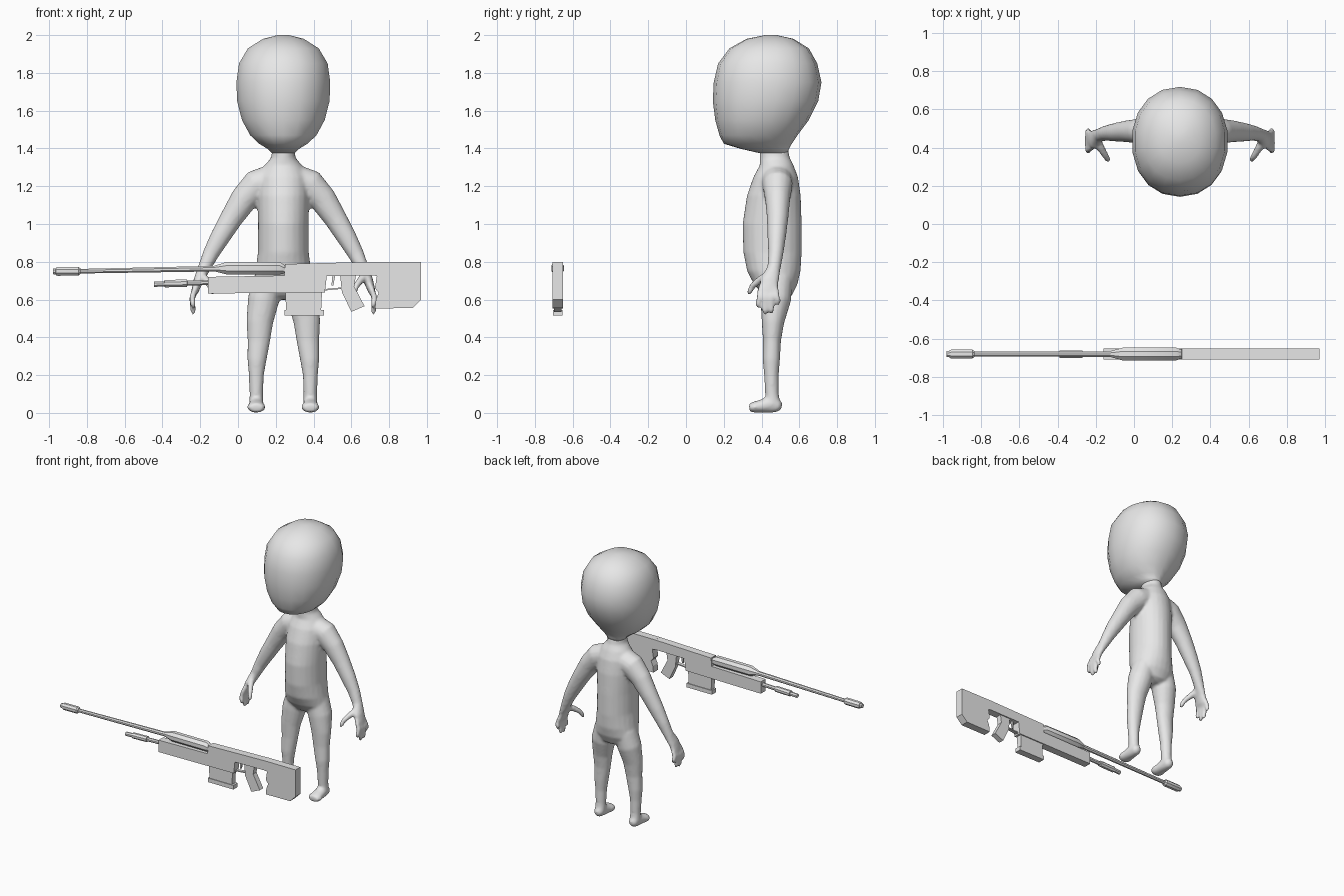
import bpy, bmesh, math
from mathutils import Vector

CX, GY = 0.24, -0.68   # figure centre line, rifle centre plane

grey = bpy.data.materials.new("plain grey")
grey.diffuse_color = (0.8, 0.8, 0.8, 1)


def loft(bm, pts, ref, n=16, flat=False, power=1.0):
    """Skin elliptical rings (x, y, z, ra, rb) along a path; rb lies along ref."""
    ref = Vector(ref)
    ctr = [Vector(p[:3]) for p in pts]
    rings = []
    for i, p in enumerate(pts):
        t = Vector((0, 0, 1)) if flat else \
            (ctr[min(i + 1, len(pts) - 1)] - ctr[max(i - 1, 0)]).normalized()
        u = t.cross(ref).normalized()
        v = u.cross(t).normalized()
        ring = []
        for k in range(n):
            a = 2 * math.pi * (k + 0.5) / n
            c, s = math.cos(a), math.sin(a)
            c = math.copysign(abs(c) ** power, c)
            s = math.copysign(abs(s) ** power, s)
            ring.append(bm.verts.new(ctr[i] + u * p[3] * c + v * p[4] * s))
        rings.append(ring)
    for a, b in zip(rings, rings[1:]):
        for k in range(n):
            bm.faces.new((a[k], a[(k + 1) % n], b[(k + 1) % n], b[k]))
    bm.faces.new(rings[0])
    bm.faces.new(rings[-1])


def finish(name, bm, angle=None):
    bmesh.ops.recalc_face_normals(bm, faces=bm.faces[:])
    me = bpy.data.meshes.new(name)
    bm.to_mesh(me)
    bm.free()
    me.materials.append(grey)
    ob = bpy.data.objects.new(name, me)
    bpy.context.collection.objects.link(ob)
    bpy.ops.object.select_all(action='DESELECT')
    ob.select_set(True)
    bpy.context.view_layer.objects.active = ob
    if angle:
        bpy.ops.object.shade_smooth_by_angle(angle=math.radians(angle))
    return ob


def tube(name, pts, n=10):
    """Round rifle part from (x, z, radius) stations."""
    bm = bmesh.new()
    loft(bm, [(x, GY, z, r, r) for x, z, r in pts], (0, 1, 0), n)
    return finish(name, bm, 35)


def plate(name, outline, half):
    """Rifle part cut from a side outline (x, z)."""
    bm = bmesh.new()
    f = bm.faces.new([bm.verts.new((x, GY - half, z)) for x, z in outline])
    ext = bmesh.ops.extrude_face_region(bm, geom=[f])
    moved = [v for v in ext['geom'] if isinstance(v, bmesh.types.BMVert)]
    bmesh.ops.translate(bm, verts=moved, vec=(0, 2 * half, 0))
    return finish(name, bm)


# Head: z, front y, back y, half width
head = [(1.375, .39, .54, .06), (1.398, .29, .545, .085), (1.425, .20, .56, .13),
        (1.47, .177, .59, .178), (1.55, .155, .65, .222), (1.65, .142, .70, .248),
        (1.75, .147, .717, .252), (1.85, .17, .695, .238), (1.93, .23, .65, .19),
        (1.98, .32, .57, .11), (2.0, .42, .48, .03)]
bm = bmesh.new()
loft(bm, [(CX, (f + b) / 2, z, w, (b - f) / 2) for z, f, b, w in head],
     (0, 1, 0), 18, True, 0.93)
finish("head", bm, 80)

# Body: torso, limbs, hands and feet fused into one skin
bm = bmesh.new()
torso = [(1.40, .465, .058, .075), (1.35, .47, .065, .08), (1.31, .48, .10, .09),
         (1.25, .475, .13, .118), (1.15, .465, .137, .143), (1.0, .456, .134, .157),
         (.85, .458, .135, .155), (.75, .465, .148, .142), (.68, .475, .16, .115),
         (.62, .485, .12, .075), (.60, .485, .06, .04)]
loft(bm, [(CX, y, z, rx, ry) for z, y, rx, ry in torso], (0, 1, 0), 24, True)
arm = [(.05, .48, 1.24, .08, .085), (.14, .485, 1.205, .085, .08),
       (.21, .485, 1.13, .073, .067), (.275, .485, 1.03, .061, .057),
       (.335, .48, .93, .053, .049), (.385, .475, .84, .043, .04),
       (.42, .465, .765, .034, .036), (.45, .442, .70, .026, .05),
       (.468, .436, .645, .02, .053), (.472, .436, .625, .012, .045)]
leg = [(.08, .48, .71, .075, .085), (.105, .475, .6, .084, .082),
       (.125, .46, .48, .071, .06), (.13, .455, .38, .06, .048),
       (.14, .452, .28, .051, .046), (.143, .452, .2, .04, .039),
       (.143, .455, .1, .036, .036), (.143, .46, .05, .038, .038),
       (.143, .46, .02, .03, .03)]
foot = [(.143, .508, .035, .015, .015), (.143, .49, .038, .034, .033),
        (.143, .45, .046, .046, .038), (.143, .40, .036, .035, .043),
        (.143, .36, .03, .029, .05), (.143, .335, .027, .022, .036)]
fingers = [(.396, .382, .555), (.422, .418, .522), (.45, .452, .525), (.474, .488, .57)]
for s in (-1, 1):
    def side(pts):
        return [(CX + s * p[0], *p[1:]) for p in pts]
    loft(bm, side(arm), (0, 1, 0))
    loft(bm, side(leg), (0, 1, 0))
    loft(bm, side(foot), (1, 0, 0))
    for y0, y1, tip in fingers:
        loft(bm, side([(.462, y0, .67, .015, .015), (.483, (y0 + y1) / 2, .61, .017, .016),
                       (.478, y1, tip + .02, .016, .015), (.472, y1, tip, .009, .009)]),
             (0, 1, 0), 10)
    # thumb
    loft(bm, side([(.44, .45, .73, .024, .024), (.415, .40, .71, .022, .022),
                   (.388, .355, .675, .018, .018), (.375, .335, .64, .015, .015),
                   (.375, .332, .625, .008, .008)]), (1, 0, 0), 10)
body = finish("body", bm)
rm = body.modifiers.new("fuse", 'REMESH')
rm.mode, rm.voxel_size = 'VOXEL', 0.01
sm = body.modifiers.new("soften", 'SMOOTH')
sm.factor, sm.iterations = 0.5, 5
for m in ("fuse", "soften"):
    bpy.ops.object.modifier_apply(modifier=m)
bpy.ops.object.shade_smooth()

# Rifle barrel group
tube("muzzle", [(-.98, .749, .016), (-.965, .749, .017), (-.964, .749, .022), (-.955, .749, .025),
                (-.845, .75, .025), (-.835, .75, .017)], 8)
tube("barrel", [(-.84, .75, .013), (-.10, .764, .016)], 8)
tube("upper_handguard", [(-.125, .764, .016), (-.06, .766, .036), (.22, .766, .036),
                         (.25, .757, .022)], 8)
tube("lower_rod", [(-.445, .681, .015), (-.39, .683, .015), (-.388, .684, .021),
                   (-.27, .687, .021), (-.268, .687, .014), (-.15, .69, .014)], 8)

# Rifle receiver, magazine and grip
plate("receiver", [(-.16, .632), (.46, .638), (.47, .725), (.72, .728), (.72, .8), (.25, .788),
                   (.245, .727), (-.16, .72)], .028)
plate("magazine", [(.255, .54), (.44, .54), (.445, .645), (.25, .645)], .02)
plate("magazine_base", [(.245, .515), (.455, .515), (.455, .545), (.245, .545)], .025)
plate("trigger_guard", [(.46, .648), (.545, .656), (.545, .664), (.46, .656)], .012)
plate("trigger", [(.50, .73), (.515, .73), (.505, .675), (.495, .675)], .006)
plate("grip", [(.54, .735), (.625, .735), (.615, .67), (.67, .565), (.60, .535), (.55, .64)], .02)

# Stock with a shallow waist
plate("stock", [(.71, .728), (.735, .725), (.725, .66), (.745, .635), (.73, .60), (.725, .553),
                (.925, .555), (.97, .60), (.97, .80), (.71, .80)], .028)
